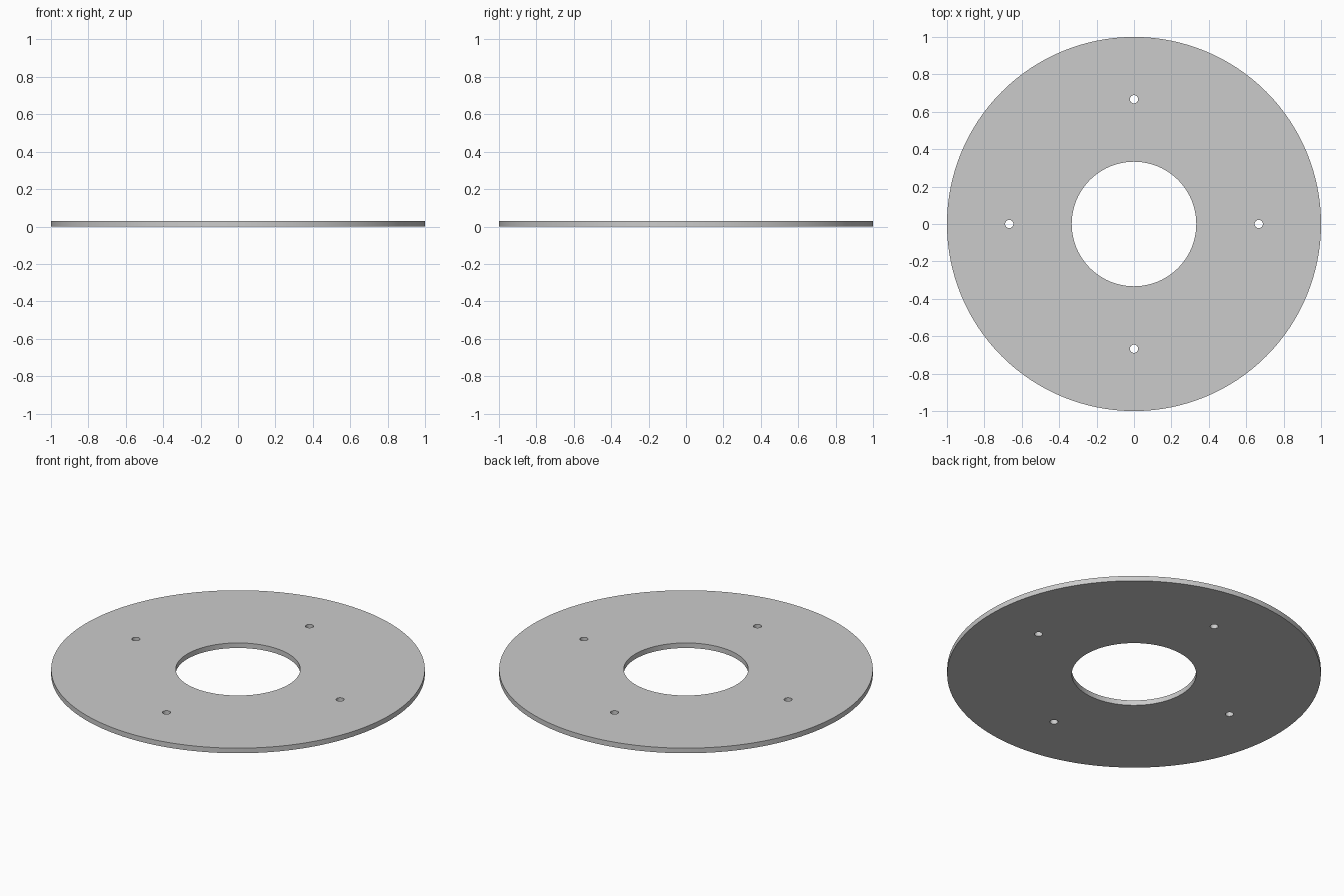
import bpy, math

if "Cube" in bpy.data.objects:
    bpy.data.objects.remove(bpy.data.objects["Cube"])

THICK = 0.03
BOLT_CIRCLE = 0.667


def cylinder(name, radius, z0, z1, sides, x=0.0, y=0.0):
    bpy.ops.mesh.primitive_cylinder_add(vertices=sides, radius=radius, depth=z1 - z0,
                                        location=(x, y, (z0 + z1) / 2))
    obj = bpy.context.object
    obj.name = name
    return obj


# Flat round plate
plate = cylinder("ring_plate", 1.0, 0, THICK, 128)

# Cutters: central bore and four bolt holes
cutters = [cylinder("bore_cutter", 0.333, -0.1, 0.1, 96)]
for i in range(4):
    a = i * math.pi / 2
    cutters.append(cylinder(f"bolt_hole_cutter_{i + 1}", 0.022, -0.1, 0.1, 32,
                            BOLT_CIRCLE * math.cos(a), BOLT_CIRCLE * math.sin(a)))

# Cut the holes through the plate
bpy.context.view_layer.objects.active = plate
for c in cutters:
    c.hide_render = True
    mod = plate.modifiers.new(c.name, 'BOOLEAN')
    mod.operation = 'DIFFERENCE'
    mod.solver = 'EXACT'
    mod.object = c
    bpy.ops.object.modifier_apply(modifier=mod.name)
    bpy.data.objects.remove(c)

# Smooth round walls, crisp rims
bpy.ops.object.select_all(action='DESELECT')
plate.select_set(True)
bpy.context.view_layer.objects.active = plate
bpy.ops.object.shade_smooth_by_angle(angle=math.radians(30))
